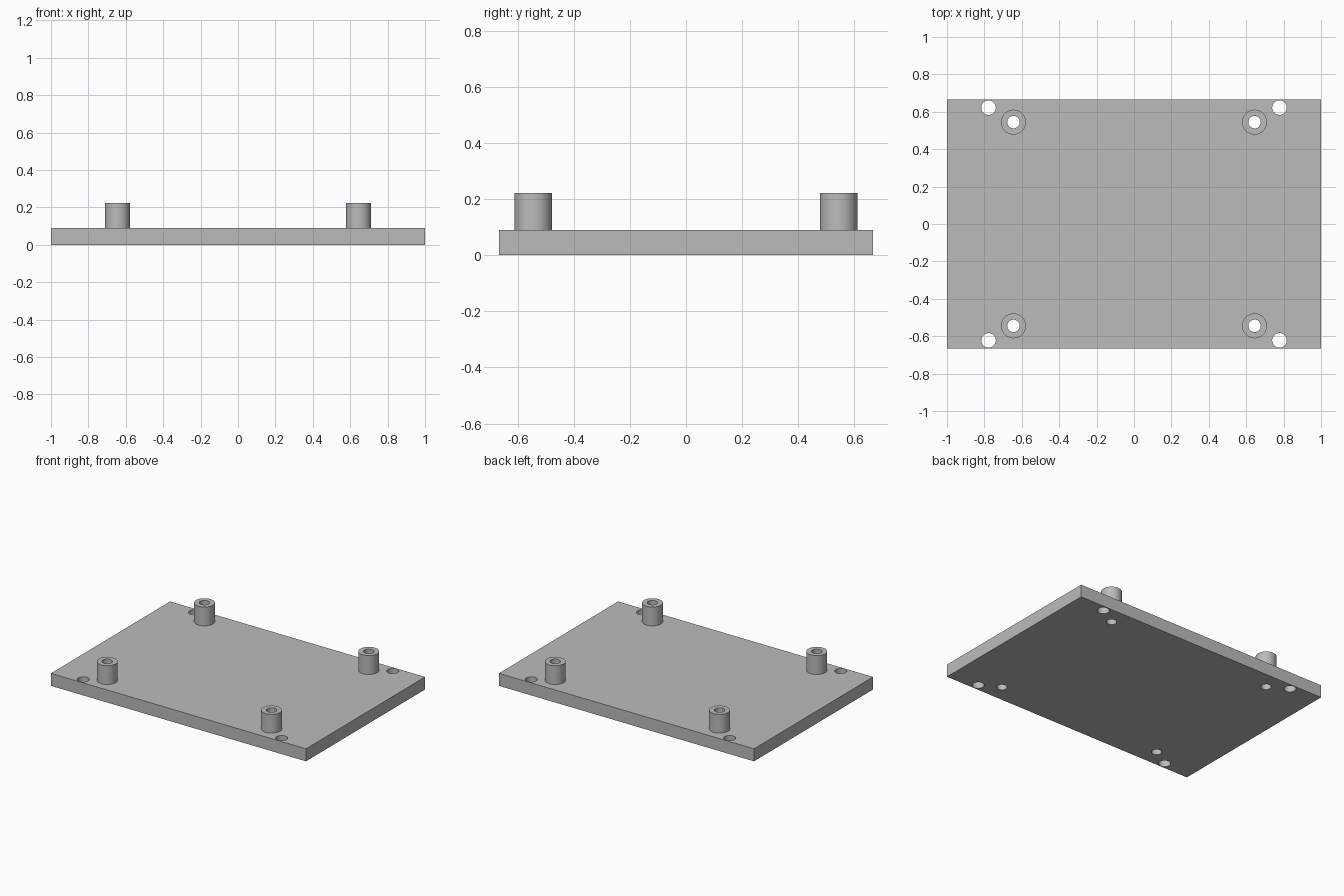
import bpy, bmesh, math

if "Cube" in bpy.data.objects:
    bpy.data.objects.remove(bpy.data.objects["Cube"])

MM = 2 / 90                      # plate is 90 units long
LENGTH, WIDTH, THICK = 90 * MM, 60 * MM, 4 * MM
POST_TOP = 10 * MM
POST_R, BORE_R, SCREW_R = 3 * MM, 1.5 * MM, 1.75 * MM
POST_X, POST_Y = 29 * MM, 24.5 * MM
SCREW_X, SCREW_Y = 35 * MM, 28 * MM
SIDES = 64

grey = bpy.data.materials.new("light grey")
grey.use_nodes = True
COLOUR = (0.5, 0.5, 0.5, 1)
grey.diffuse_color = COLOUR
grey.node_tree.nodes["Principled BSDF"].inputs["Base Color"].default_value = COLOUR


def new_object(name, bm):
    bmesh.ops.recalc_face_normals(bm, faces=bm.faces)
    mesh = bpy.data.meshes.new(name)
    bm.to_mesh(mesh)
    bm.free()
    mesh.materials.append(grey)
    obj = bpy.data.objects.new(name, mesh)
    bpy.context.collection.objects.link(obj)
    return obj


def smooth(obj):
    bpy.ops.object.select_all(action='DESELECT')
    obj.select_set(True)
    bpy.context.view_layer.objects.active = obj
    bpy.ops.object.shade_smooth_by_angle(angle=math.radians(30))


def corners(x, y):
    return [(sx * x, sy * y) for sx in (-1, 1) for sy in (-1, 1)]


# Cutter: every round hole through the plate
bm = bmesh.new()
holes = [(p, BORE_R) for p in corners(POST_X, POST_Y)]
holes += [(p, SCREW_R) for p in corners(SCREW_X, SCREW_Y)]
for (x, y), r in holes:
    made = bmesh.ops.create_cone(bm, cap_ends=True, segments=SIDES,
                                 radius1=r, radius2=r, depth=THICK * 2)
    bmesh.ops.translate(bm, verts=made["verts"], vec=(x, y, THICK / 2))
cutter = new_object("hole_cutter", bm)
cutter.hide_render = True

# Base plate with the holes cut out
bm = bmesh.new()
bmesh.ops.create_cube(bm, size=1)
bmesh.ops.scale(bm, verts=bm.verts, vec=(LENGTH, WIDTH, THICK))
bmesh.ops.translate(bm, verts=bm.verts, vec=(0, 0, THICK / 2))
plate = new_object("base_plate", bm)
cut = plate.modifiers.new("holes", 'BOOLEAN')
cut.operation = 'DIFFERENCE'
cut.solver = 'EXACT'
cut.object = cutter
bpy.context.view_layer.objects.active = plate
bpy.ops.object.modifier_apply(modifier=cut.name)
bpy.data.objects.remove(cutter)
smooth(plate)

# Hollow standoffs: outer wall, top rim and bore spun from a profile
for x, y in corners(POST_X, POST_Y):
    bm = bmesh.new()
    profile = [bm.verts.new((r, 0, z)) for r, z in
               ((POST_R, THICK), (POST_R, POST_TOP), (BORE_R, POST_TOP), (BORE_R, THICK))]
    edges = [bm.edges.new(pair) for pair in zip(profile, profile[1:])]
    bmesh.ops.spin(bm, geom=profile + edges, cent=(0, 0, 0), axis=(0, 0, 1),
                   angle=math.tau, steps=SIDES)
    bmesh.ops.remove_doubles(bm, verts=bm.verts, dist=1e-5)
    side = ("back" if y > 0 else "front") + ("_left" if x > 0 else "_right")
    post = new_object("standoff_" + side, bm)
    # The open foot sits on the plate, so orient faces by the outer wall
    outer = max(post.data.polygons, key=lambda p: math.hypot(p.center.x, p.center.y))
    if outer.normal.dot(outer.center) - outer.normal.z * outer.center.z < 0:
        post.data.flip_normals()
    post.location = (x, y, 0)
    smooth(post)
